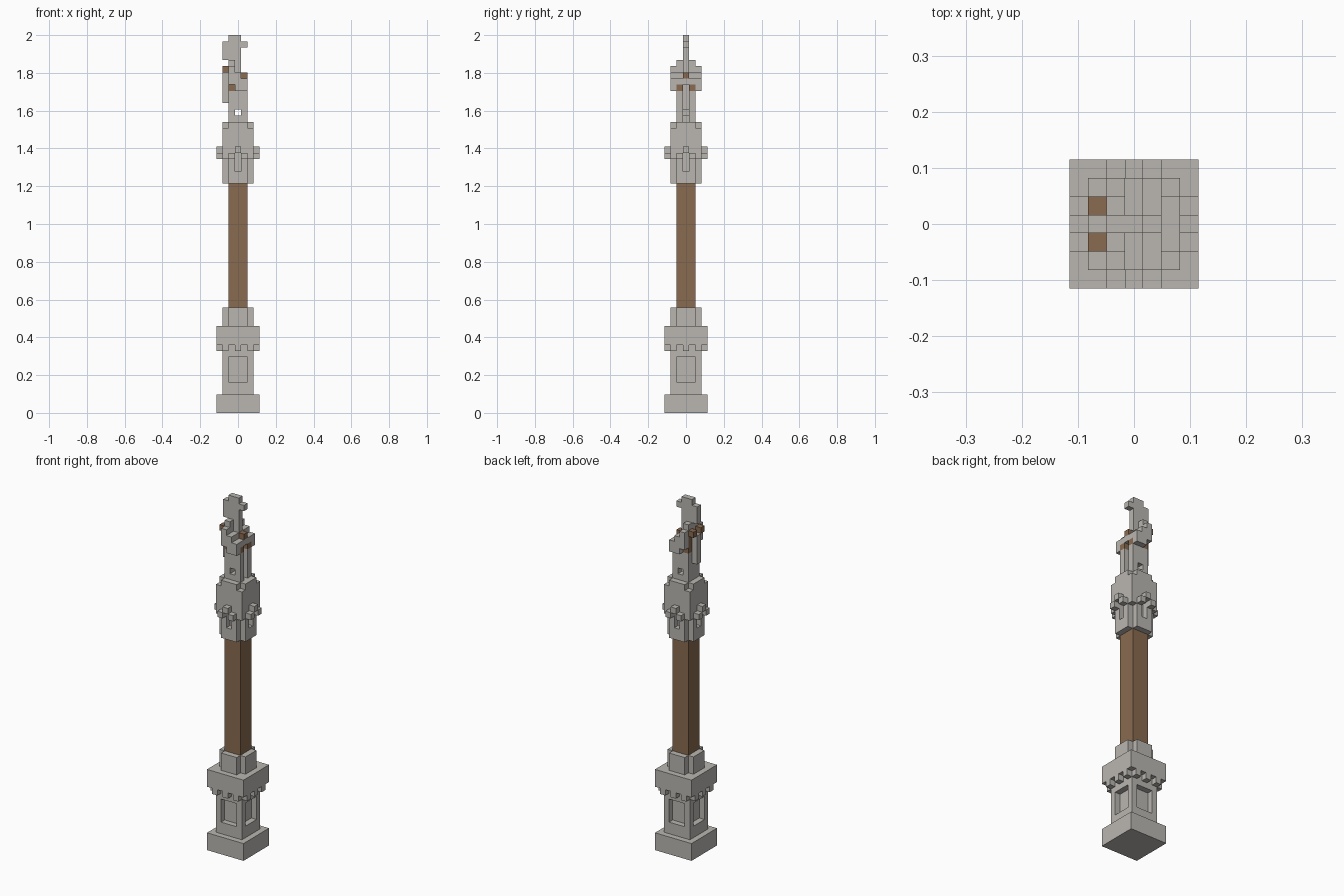
import bpy, bmesh
from mathutils import Vector

old = bpy.data.objects.get("Cube")
if old:
    bpy.data.objects.remove(old, do_unlink=True)

UNIT = 2 / 61            # edge of one cube; the column is 61 cubes tall


def make_material(name, rgb):
    m = bpy.data.materials.new(name)
    m.use_nodes = True
    m.diffuse_color = (*rgb, 1)
    m.node_tree.nodes["Principled BSDF"].inputs["Base Color"].default_value = (*rgb, 1)
    return m


STONE = make_material("stone_grey", (0.49, 0.47, 0.44))
WOOD = make_material("wood_brown", (0.25, 0.145, 0.08))

parts = {}               # part name -> (cells, material)


def block(xs, ys, zs):
    """All cells in inclusive x, y ranges and a half-open z range."""
    return {(x, y, z) for x in range(xs[0], xs[1] + 1)
            for y in range(ys[0], ys[1] + 1) for z in range(*zs)}


def square(r, z0, z1):
    return block((-r, r), (-r, r), (z0, z1))


def plus(z0, z1):
    return {c for c in square(2, z0, z1) if not abs(c[0]) == abs(c[1]) == 2}


def four_sides(cells):
    """Repeat cells around the vertical axis."""
    out = set()
    for x, y, z in cells:
        out |= {(x, y, z), (-y, x, z), (-x, -y, z), (y, -x, z)}
    return out


def both_sides(cells):
    return cells | {(x, -y, z) for x, y, z in cells}


def layer(rows, y):
    """Cells of one upright slice from {height: (first x, last x)}."""
    return {c for z, xs in rows.items() for c in block(xs, (y, y), (z, z + 1))}


# Pedestal with sunken panels, bracketed ledge and collar
parts["plinth"] = (square(3, 0, 3), STONE)
panels = four_sides(block((-1, 1), (-2, -2), (5, 9)))
parts["pedestal"] = (square(2, 3, 11) - panels, STONE)
parts["ledge_brackets"] = (four_sides({(x, -3, 10) for x in (-2, 0, 2)}), STONE)
parts["ledge"] = (square(3, 11, 14), STONE)
parts["lower_collar"] = (plus(14, 17), STONE)

# Wooden shaft
parts["shaft"] = (square(1, 17, 37), WOOD)

# Capital with slots and studs
slots = four_sides(block((0, 0), (-2, -2), (39, 42)))
parts["capital"] = ((plus(37, 41) | square(2, 41, 46) | plus(46, 47)) - slots, STONE)
parts["capital_studs"] = (four_sides({(-1, -3, 41), (1, -3, 41), (0, -3, 42)}), STONE)

# Figure on top: body with an opening, crest, wings and brown lining
body = square(1, 47, 52) - block((0, 0), (-1, 1), (48, 49)) - block((1, 1), (0, 0), (47, 52))
parts["figure_body"] = (body, STONE)
parts["figure_breast"] = (block((-2, -2), (0, 0), (50, 55)), STONE)
crest = {60: (-1, 0), 59: (-2, 1), 58: (-2, 0), 57: (-2, 0), 56: (-1, 0),
         55: (-1, 0), 54: (-1, 0), 53: (-1, 1), 52: (-1, 0)}
parts["figure_crest"] = (layer(crest, 0), STONE)
wing = layer({55: (-1, -1), 54: (-1, 0), 53: (-1, 1), 52: (0, 1)}, 2)
shoulder = layer({56: (-1, -1), 55: (-1, -1), 54: (0, 0), 53: (0, 1), 52: (0, 0)}, 1)
parts["figure_wings"] = (both_sides(wing | shoulder), STONE)
lining = {(-2, 1, 55), (-1, 1, 54), (-1, 1, 53), (-1, 1, 52), (1, 1, 52)}
parts["figure_lining"] = (both_sides(lining), WOOD)
parts["figure_clasp"] = ({(1, 0, 54)}, WOOD)

filled = set().union(*(cells for cells, _ in parts.values()))


def build(name, cells, material):
    """Mesh only the exposed cell faces and merge the flat ones."""
    bm = bmesh.new()
    verts = {}
    for cell in sorted(cells):
        for axis in range(3):
            for sign in (-1, 1):
                near = list(cell)
                near[axis] += sign
                if tuple(near) in filled:
                    continue
                u, v = (axis + 1) % 3, (axis + 2) % 3
                ring = []
                for du, dv in ((0, 0), (1, 0), (1, 1), (0, 1)):
                    p = list(cell)
                    p[axis] += (sign + 1) // 2
                    p[u] += du
                    p[v] += dv
                    p = tuple(p)
                    if p not in verts:
                        co = Vector((p[0] - 0.5, p[1] - 0.5, p[2]))
                        verts[p] = bm.verts.new(co * UNIT)
                    ring.append(verts[p])
                bm.faces.new(ring if sign > 0 else ring[::-1])
    bmesh.ops.dissolve_limit(bm, angle_limit=0.01, verts=bm.verts[:], edges=bm.edges[:])
    mesh = bpy.data.meshes.new(name)
    bm.to_mesh(mesh)
    bm.free()
    mesh.materials.append(material)
    bpy.context.collection.objects.link(bpy.data.objects.new(name, mesh))


for part, (part_cells, part_material) in parts.items():
    build(part, part_cells, part_material)
